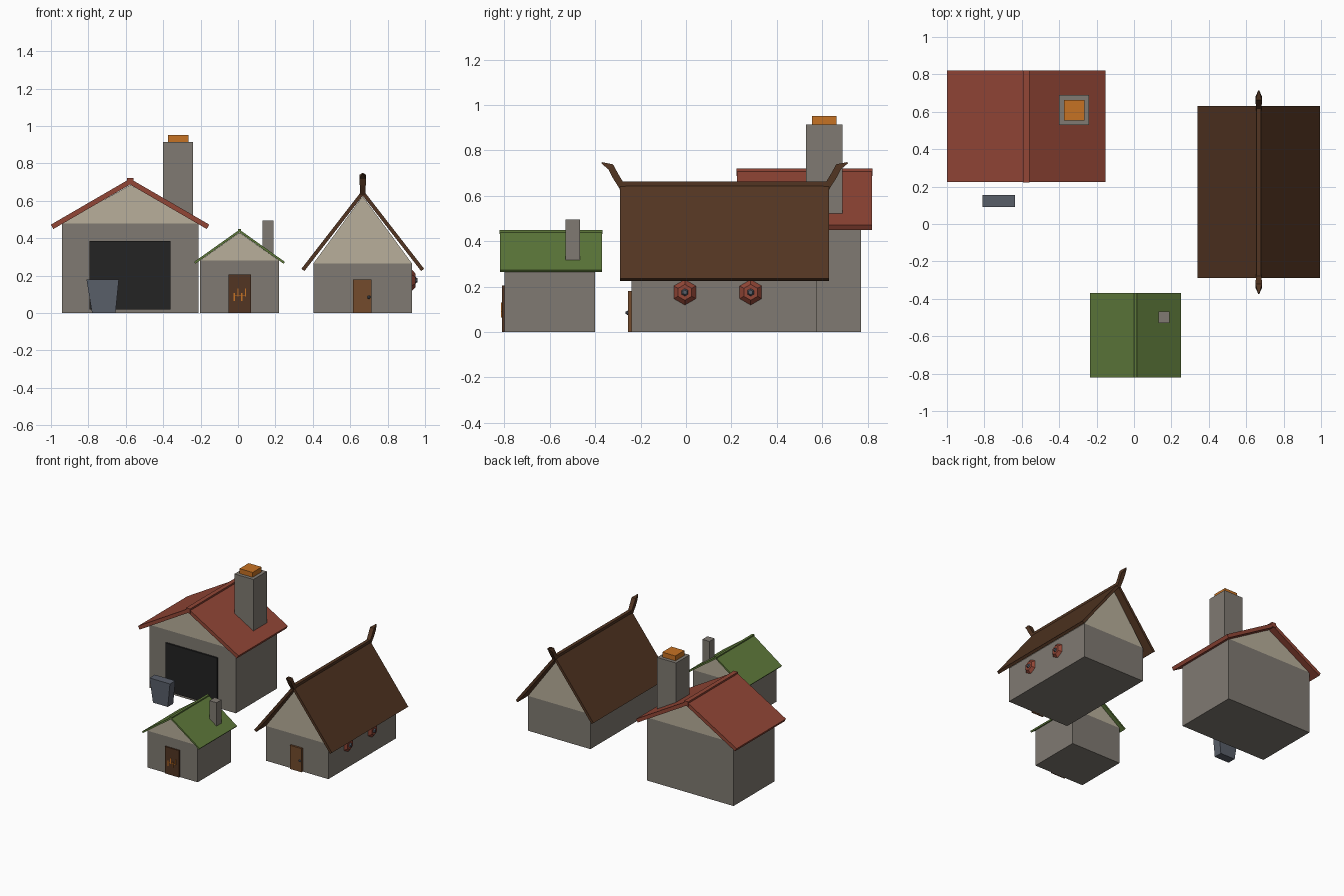
import bpy, bmesh, math
from mathutils import Vector, Matrix

if "Cube" in bpy.data.objects:
    bpy.data.objects.remove(bpy.data.objects["Cube"])


def material(name, rgb):
    # sRGB bytes to linear
    lin = [((c / 255 + 0.055) / 1.055) ** 2.4 for c in rgb] + [1]
    m = bpy.data.materials.new(name)
    m.use_nodes = True
    m.diffuse_color = lin
    bsdf = m.node_tree.nodes["Principled BSDF"]
    bsdf.inputs["Base Color"].default_value = lin
    bsdf.inputs["Roughness"].default_value = 0.9
    return m


stone = material("stone", (128, 122, 114))
plaster = material("plaster", (184, 175, 155))
red = material("red_tile", (146, 70, 54))
green = material("green_turf", (94, 121, 58))
timber = material("dark_timber", (82, 53, 34))
wood = material("door_wood", (115, 75, 44))
glow = material("orange_glow", (198, 114, 36))
soot = material("soot_black", (35, 35, 35))
iron = material("blue_iron", (88, 94, 105))


def finish(name, bm, mat):
    bmesh.ops.recalc_face_normals(bm, faces=bm.faces[:])
    me = bpy.data.meshes.new(name)
    bm.to_mesh(me)
    bm.free()
    me.materials.append(mat)
    ob = bpy.data.objects.new(name, me)
    bpy.context.scene.collection.objects.link(ob)
    return ob


def prism(name, profile, y0, y1, mat):
    """Extrude an x-z profile from y0 to y1."""
    bm = bmesh.new()
    face = bm.faces.new([bm.verts.new((x, y0, z)) for x, z in profile])
    ext = bmesh.ops.extrude_face_region(bm, geom=[face])["geom"]
    verts = [g for g in ext if isinstance(g, bmesh.types.BMVert)]
    bmesh.ops.translate(bm, verts=verts, vec=(0, y1 - y0, 0))
    return finish(name, bm, mat)


def box(name, x, y, z, mat):
    return prism(name, [(x[0], z[0]), (x[1], z[0]), (x[1], z[1]), (x[0], z[1])],
                 y[0], y[1], mat)


def roof(name, cx, apex, slope, reach, thick, y, mat, ridge):
    """Two sloped slabs and a ridge beam; apex is the underside peak."""
    n = Vector((slope, 1)).normalized()
    eave = apex - slope * reach
    for side, label in ((1, "left"), (-1, "right")):
        pts = [(0, apex), (reach, eave),
               (reach + n.x * thick, eave + n.y * thick), (0, apex + thick / n.y)]
        prism(f"{name}_roof_{label}", [(cx + side * px, pz) for px, pz in pts],
              y[0], y[1], mat)
    top = apex + thick / n.y
    box(f"{name}_ridge", (cx - ridge, cx + ridge), (y[0] - 0.002, y[1] + 0.002),
        (apex, top + 0.003), mat)


def house(name, x, y, wall, peak):
    """Stone walls with a plaster gable block above."""
    box(f"{name}_walls", x, y, (0, wall), stone)
    prism(f"{name}_gable", [(x[0], wall), (x[1], wall), (sum(x) / 2, peak)],
          y[0], y[1], plaster)


# Forge
house("forge", (-0.94, -0.21), (0.275, 0.77), 0.48, 0.685)
roof("forge", -0.577, 0.687, 0.58, 0.41, 0.027, (0.225, 0.82), red, 0.017)
box("forge_opening", (-0.795, -0.36), (0.262, 0.29), (0.02, 0.385), soot)
box("forge_chimney", (-0.40, -0.24), (0.528, 0.69), (0.44, 0.915), stone)
box("forge_embers", (-0.375, -0.265), (0.554, 0.664), (0.915, 0.952), glow)
prism("anvil", [(-0.78, 0), (-0.655, 0), (-0.637, 0.18), (-0.81, 0.18)],
      0.09, 0.155, iron)

# Small cottage
house("cottage", (-0.204, 0.22), (-0.80, -0.40), 0.28, 0.43)
roof("cottage", 0.008, 0.431, 0.71, 0.236, 0.012, (-0.82, -0.37), green, 0.009)
box("cottage_chimney", (0.13, 0.19), (-0.53, -0.468), (0.27, 0.495), stone)
box("cottage_door", (-0.05, 0.07), (-0.81, -0.79), (0, 0.205), timber)
for i in range(4):
    cx = -0.02 + i * 0.02
    z = 0.065 if i % 2 == 0 else 0.088
    box(f"door_ember_{i + 1}", (cx - 0.003, cx + 0.003), (-0.814, -0.808),
        (z, z + 0.042), glow)
box("door_ember_bar", (-0.017, 0.037), (-0.813, -0.808), (0.09, 0.094), glow)

# Longhouse
house("longhouse", (0.403, 0.93), (-0.24, 0.575), 0.265, 0.625)
roof("longhouse", 0.667, 0.627, 1.29, 0.312, 0.02, (-0.29, 0.63), timber, 0.013)
box("longhouse_door", (0.615, 0.715), (-0.255, -0.23), (0, 0.18), wood)
bm = bmesh.new()
bmesh.ops.create_icosphere(bm, subdivisions=1, radius=0.01,
                           matrix=Matrix.Translation((0.70, -0.257, 0.085)))
finish("longhouse_door_knob", bm, iron)

# Curved horns at both ridge ends: (outward, height, half width, half depth)
horn = [(-0.012, 0.635, 0.014, 0.014), (0.022, 0.69, 0.016, 0.015),
        (0.042, 0.728, 0.017, 0.015), (0.082, 0.746, 0.003, 0.003)]
for end, sign, label in ((-0.29, -1, "front"), (0.63, 1, "back")):
    bm = bmesh.new()
    rings = []
    for i, (out, z, w, d) in enumerate(horn):
        a = horn[max(i - 1, 0)]
        b = horn[min(i + 1, len(horn) - 1)]
        t = Vector((b[0] - a[0], b[1] - a[1])).normalized()
        rings.append([bm.verts.new((0.667 + sx * w,
                                    end + sign * (out + sd * d * t.y),
                                    z - sd * d * t.x))
                      for sx, sd in ((-1, -1), (1, -1), (1, 1), (-1, 1))])
    for lo, hi in zip(rings, rings[1:]):
        for k in range(4):
            j = (k + 1) % 4
            bm.faces.new((lo[k], lo[j], hi[j], hi[k]))
    bm.faces.new(rings[0])
    bm.faces.new(rings[-1])
    finish(f"ridge_horn_{label}", bm, timber)

# Hexagonal shields with dark bosses on the left wall
for i, y in enumerate((-0.005, 0.285)):
    for part, r1, r2, depth, x, mat in (("shield", 0.056, 0.035, 0.02, 0.94, red),
                                        ("shield_boss", 0.018, 0.01, 0.012, 0.954, iron)):
        bm = bmesh.new()
        bmesh.ops.create_cone(bm, cap_ends=True, segments=6, radius1=r1, radius2=r2,
                              depth=depth, matrix=Matrix.Translation((x, y, 0.175))
                              @ Matrix.Rotation(math.pi / 2, 4, "Y"))
        # Stand each hexagon on a point
        if max(v.co.z for v in bm.verts) < 0.175 + r1 * 0.95:
            bmesh.ops.rotate(bm, verts=bm.verts[:], cent=(x, y, 0.175),
                             matrix=Matrix.Rotation(math.pi / 6, 3, "X"))
        finish(f"{part}_{i + 1}", bm, mat)
